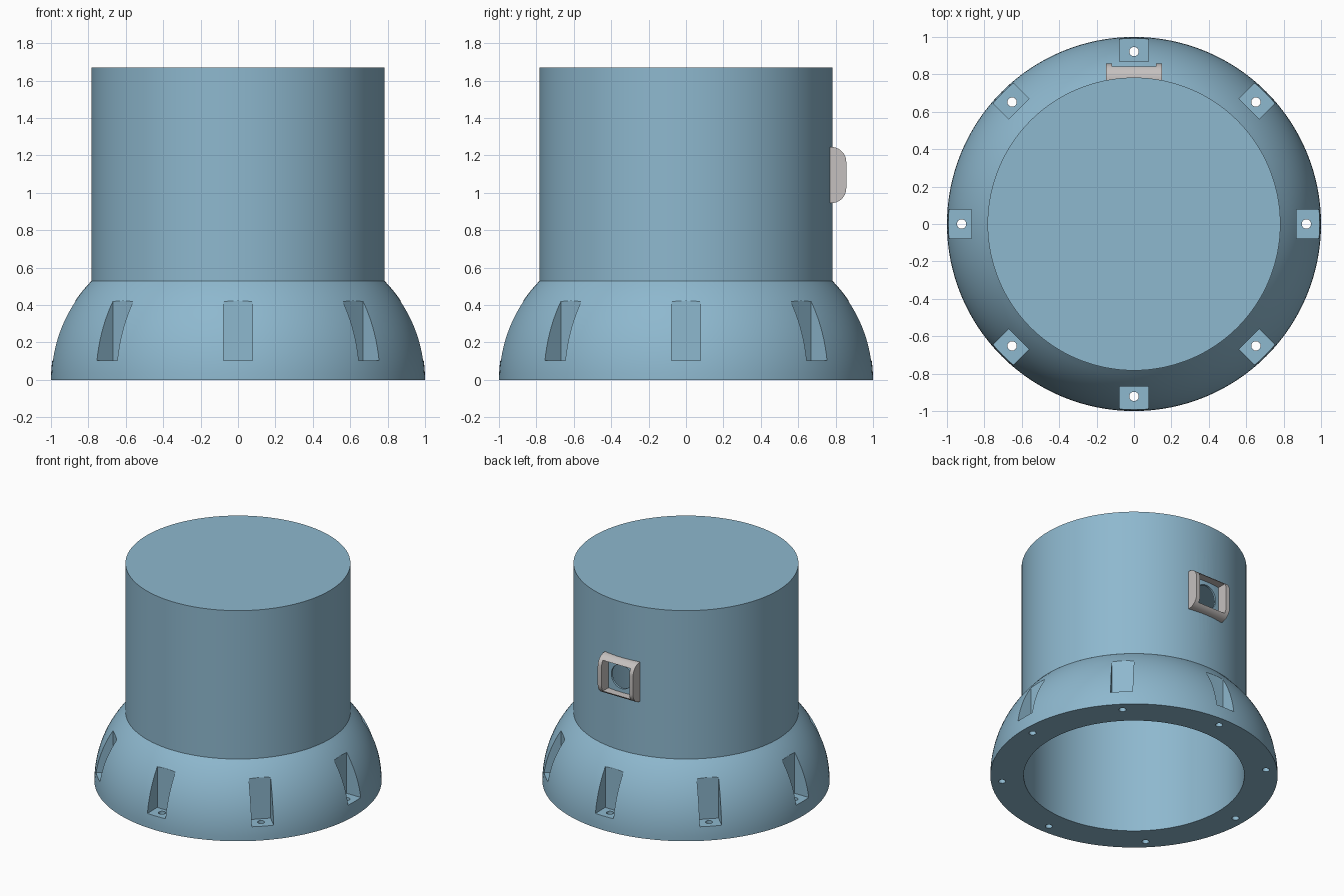
import bpy, bmesh, math
from mathutils import Matrix, Vector

if "Cube" in bpy.data.objects:
    bpy.data.objects.remove(bpy.data.objects["Cube"])


def material(name, rgb):
    m = bpy.data.materials.new(name)
    m.diffuse_color = (*rgb, 1)
    m.use_nodes = True
    m.node_tree.nodes["Principled BSDF"].inputs["Base Color"].default_value = m.diffuse_color
    return m


BLUE = material("steel_blue", (0.27, 0.48, 0.62))
GREY = material("light_grey", (0.56, 0.53, 0.52))


def make(name, bm, mat):
    bmesh.ops.recalc_face_normals(bm, faces=bm.faces)
    mesh = bpy.data.meshes.new(name)
    bm.to_mesh(mesh)
    bm.free()
    mesh.materials.append(mat)
    ob = bpy.data.objects.new(name, mesh)
    bpy.context.collection.objects.link(ob)
    return ob


def box(bm, lo, hi, turn=0.0):
    lo, hi = Vector(lo), Vector(hi)
    bmesh.ops.create_cube(bm, size=1, matrix=Matrix.Rotation(turn, 4, 'Z')
                          @ Matrix.Translation((lo + hi) / 2)
                          @ Matrix.Diagonal((*(hi - lo), 1)))


def cylinder(bm, radius, depth, matrix, sides=32):
    bmesh.ops.create_cone(bm, cap_ends=True, segments=sides, radius1=radius,
                          radius2=radius, depth=depth, matrix=matrix)


def cut(ob, bm, name):
    """Subtract a helper mesh and apply the result."""
    cutter = make(name, bm, ob.data.materials[0])
    cutter.hide_render = True
    mod = ob.modifiers.new(name, 'BOOLEAN')
    mod.operation, mod.solver, mod.object = 'DIFFERENCE', 'EXACT', cutter
    bpy.context.view_layer.objects.active = ob
    bpy.ops.object.modifier_apply(modifier=name)
    bpy.data.objects.remove(cutter)


def smooth(ob):
    bpy.ops.object.select_all(action='DESELECT')
    ob.select_set(True)
    bpy.context.view_layer.objects.active = ob
    bpy.ops.object.shade_smooth_by_angle(angle=math.radians(25))


# Hollow body: flared dome base and closed cylinder, turned from one profile
R_IN, R_OUT, H, H_BASE = 0.768, 0.783, 1.67, 0.53
ARC = 0.755
end = math.asin(H_BASE / ARC)
profile = [(0, H - 0.015), (R_IN, H - 0.015), (R_IN, 0)]
profile += [(1 - ARC + ARC * math.cos(end * i / 16), ARC * math.sin(end * i / 16))
            for i in range(17)]
profile += [(R_OUT, H_BASE), (R_OUT, H), (0, H)]
bm = bmesh.new()
verts = [bm.verts.new((r, 0, z)) for r, z in profile]
edges = [bm.edges.new(p) for p in zip(verts, verts[1:])]
bmesh.ops.spin(bm, geom=verts + edges, cent=(0, 0, 0), axis=(0, 0, 1),
               angle=math.tau, steps=128, use_merge=True)
bmesh.ops.remove_doubles(bm, verts=bm.verts, dist=1e-4)
body = make("housing", bm, BLUE)

# Eight bolt pockets, then the bolt holes through their floors
pockets, holes = bmesh.new(), bmesh.new()
for i in range(8):
    a = i * math.tau / 8
    box(pockets, (0.87, -0.077, 0.105), (1.1, 0.077, 0.6), a)
    cylinder(holes, 0.025, 0.4, Matrix.Rotation(a, 4, 'Z')
             @ Matrix.Translation((0.922, 0, 0.05)), 24)
cut(body, pockets, "pocket_cutter")
cut(body, holes, "bolt_hole_cutter")

# Round port through the back wall
Z_PORT = 1.095
bm = bmesh.new()
cylinder(bm, 0.09, 0.3, Matrix.Translation((0, 0.78, Z_PORT))
         @ Matrix.Rotation(math.pi / 2, 4, 'X'), 48)
cut(body, bm, "port_cutter")
smooth(body)

# Port frame: rounded side profile extruded across x, with a square opening
Y0, Y1, HALF, ROUND = 0.77, 0.857, 0.15, 0.08
side = [(Y0, Z_PORT - HALF)]
for s, first in ((-1, -90), (1, 0)):
    for i in range(11):
        t = math.radians(first + 9 * i)
        side.append((Y1 - ROUND + ROUND * math.cos(t),
                     Z_PORT + s * (HALF - ROUND) + ROUND * math.sin(t)))
side.append((Y0, Z_PORT + HALF))
bm = bmesh.new()
face = bm.faces.new([bm.verts.new((-HALF, y, z)) for y, z in side])
out = bmesh.ops.extrude_face_region(bm, geom=[face])
bmesh.ops.translate(bm, vec=(2 * HALF, 0, 0),
                    verts=[v for v in out["geom"] if isinstance(v, bmesh.types.BMVert)])
frame = make("port_frame", bm, GREY)
bm = bmesh.new()
box(bm, (-0.118, 0.6, Z_PORT - 0.118), (0.118, 1, Z_PORT + 0.118))
cut(frame, bm, "opening_cutter")
smooth(frame)
